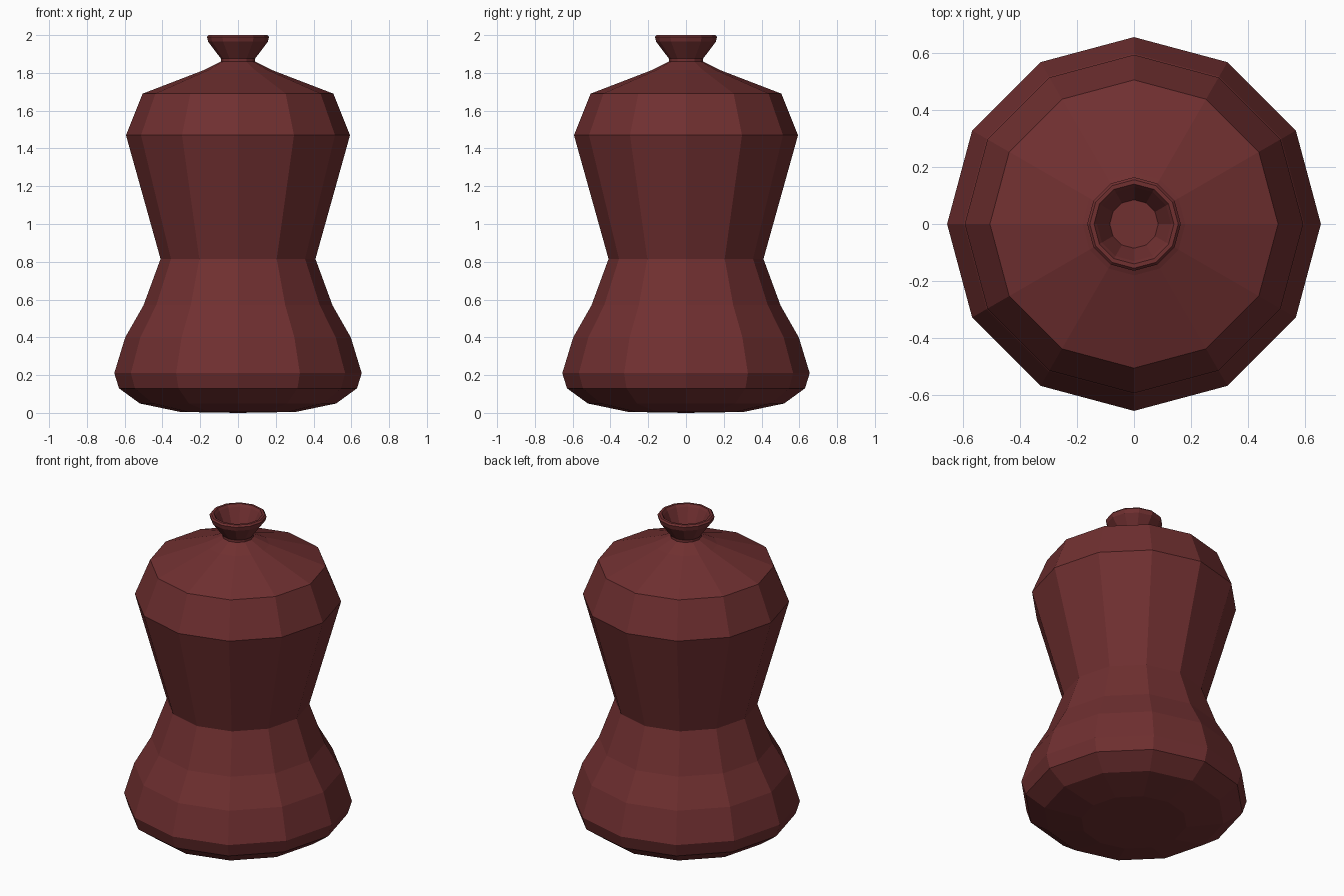
import bpy, bmesh, math

if "Cube" in bpy.data.objects:
    bpy.data.objects.remove(bpy.data.objects["Cube"])

SIDES = 12

clay = bpy.data.materials.new("dark red clay")
clay.diffuse_color = (0.162, 0.029, 0.030, 1)
clay.use_nodes = True
clay.node_tree.nodes["Principled BSDF"].inputs["Base Color"].default_value = clay.diffuse_color


def lathe(name, profile, material):
    """Spin a (radius, height) profile about z; a radius of 0 closes to a point."""
    bm = bmesh.new()
    rings = []
    for r, z in profile:
        n = SIDES if r > 0 else 1
        rings.append([bm.verts.new((r * math.cos(math.tau * i / SIDES),
                                    r * math.sin(math.tau * i / SIDES), z))
                      for i in range(n)])
    for a, b in zip(rings, rings[1:]):
        for i in range(SIDES):
            j = (i + 1) % SIDES
            quad = [a[i % len(a)], a[j % len(a)], b[j % len(b)], b[i % len(b)]]
            bm.faces.new(list(dict.fromkeys(quad)))
    bmesh.ops.recalc_face_normals(bm, faces=bm.faces)
    mesh = bpy.data.meshes.new(name)
    bm.to_mesh(mesh)
    bm.free()
    mesh.materials.append(material)
    obj = bpy.data.objects.new(name, mesh)
    bpy.context.collection.objects.link(obj)
    return obj


# One continuous pot: rounded foot, waist, shoulder, neck, flared hollow mouth
lathe("vase", [
    (0, 0), (0.305, 0.005), (0.52, 0.05), (0.63, 0.13), (0.655, 0.21),
    (0.597, 0.40), (0.50, 0.57), (0.41, 0.815),             # foot to waist
    (0.593, 1.47), (0.505, 1.69), (0.18, 1.815),            # belly, shoulder
    (0.09, 1.86), (0.09, 1.875), (0.158, 1.965),            # neck, flare
    (0.164, 1.99), (0.155, 2.0), (0.14, 2.0), (0.13, 1.985),  # lip
    (0.085, 1.89), (0, 1.89),                               # inside of mouth
], clay)
